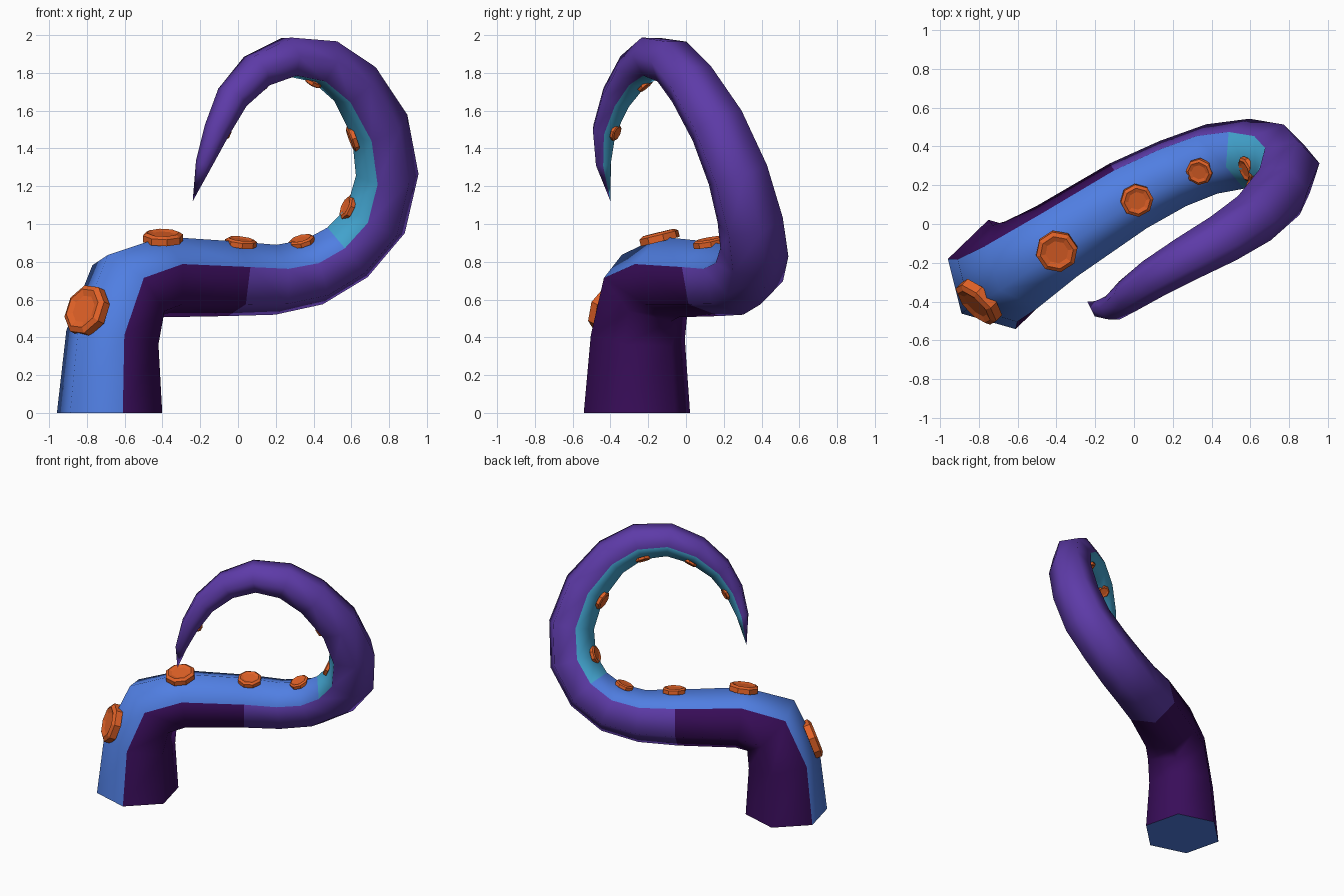
import bpy, bmesh, math
from mathutils import Vector, Matrix

if "Cube" in bpy.data.objects:
    bpy.data.objects.remove(bpy.data.objects["Cube"])

def material(name, rgb):
    m = bpy.data.materials.new(name)
    m.diffuse_color = (*rgb, 1)
    m.use_nodes = True
    m.node_tree.nodes["Principled BSDF"].inputs["Base Color"].default_value = m.diffuse_color
    return m

purple = material("purple skin", (0.11, 0.043, 0.39))
dark = material("dark purple skin", (0.04, 0.004, 0.10))
blue = material("blue underside", (0.08, 0.21, 0.76))
cyan = material("cyan underside", (0.055, 0.37, 0.62))
orange = material("orange sucker", (0.75, 0.12, 0.02))

# Centre line of the tentacle: x, y, z, radius
path = [(-.68, -.26, 0, .29), (-.665, -.255, .4, .257), (-.58, -.21, .66, .245),
        (-.40, -.09, .72, .22), (-.03, .145, .71, .202), (.20, .26, .705, .19),
        (.40, .335, .745, .187), (.58, .362, .85, .182), (.73, .34, 1.02, .178),
        (.79, .275, 1.26, .17), (.75, .165, 1.52, .158), (.62, .03, 1.74, .142),
        (.46, -.075, 1.86, .13), (.27, -.18, 1.885, .117), (.10, -.28, 1.81, .104),
        (-.03, -.37, 1.67, .088), (-.11, -.432, 1.50, .07), (-.18, -.437, 1.32, .045)]
tip = Vector((-.24, -.40, 1.12))
SIDES = 6

# Frames carried along the path without twist; "up" marks the sucker side
pts = [Vector(p[:3]) for p in path] + [tip]
frames = []
tan, up = Vector((0, 0, 1)), Vector((math.cos(math.radians(224)), math.sin(math.radians(224)), 0))
for i in range(len(path)):
    if i > 0:
        a, b = (pts[i] - pts[i - 1]).normalized(), (pts[i + 1] - pts[i]).normalized()
        new = (a + b).normalized()
        up = tan.rotation_difference(new) @ up
        tan = new
    frames.append((pts[i], tan.copy(), up.copy(), path[i][3]))

# Tentacle body: hexagonal rings joined to a point
bm = bmesh.new()
rings = []
for c, t, u, r in frames:
    side = t.cross(u)
    rings.append([bm.verts.new(c + r * (u * math.cos(k * math.tau / SIDES) + side * math.sin(k * math.tau / SIDES)))
                  for k in range(SIDES)])
end = bm.verts.new(tip)
for v in rings[0]:
    v.co.z = 0
for i in range(len(rings)):
    for k in range(SIDES):
        n = (k + 1) % SIDES
        if i + 1 < len(rings):
            f = bm.faces.new((rings[i][k], rings[i][n], rings[i + 1][n], rings[i + 1][k]))
        else:
            f = bm.faces.new((rings[i][k], rings[i][n], end))
        f.smooth = True
        if k in (0, SIDES - 1):                 # sucker side
            f.material_index = 2 if i < 7 else 3
        else:                                   # back
            f.material_index = 1 if i < 4 else 0
cap = bm.faces.new(rings[0][::-1])
cap.material_index = 2
mesh = bpy.data.meshes.new("tentacle")
bm.to_mesh(mesh)
bm.free()
for m in (purple, dark, blue, cyan):
    mesh.materials.append(m)
bpy.context.collection.objects.link(bpy.data.objects.new("tentacle", mesh))

# Suckers: shallow eight-sided dishes on the inner ridge
def sucker(index, t, radius):
    i = int(t)
    w = t - i
    (c0, t0, u0, r0), (c1, t1, u1, r1) = frames[i], frames[i + 1]
    s0, s1 = c0 + u0 * r0, c1 + u1 * r1
    pos = s0.lerp(s1, w)
    along = t0.lerp(t1, w).normalized()
    n = u0.lerp(u1, w)
    n = (n - along * n.dot(along)).normalized()
    side = n.cross(along)
    bm = bmesh.new()
    loops = []
    for rad, h in ((1.0, -.25), (1.0, .08), (.8, .2), (.55, .12)):
        loops.append([bm.verts.new(pos + radius * (n * h
                      + along * rad * math.cos((k + .5) * math.tau / 8)
                      + side * rad * math.sin((k + .5) * math.tau / 8))) for k in range(8)])
    for a, b in zip(loops, loops[1:]):
        for k in range(8):
            bm.faces.new((a[k], a[(k + 1) % 8], b[(k + 1) % 8], b[k]))
    bm.faces.new(loops[-1])
    bm.faces.new(loops[0][::-1])
    bmesh.ops.recalc_face_normals(bm, faces=bm.faces)
    me = bpy.data.meshes.new(f"sucker_{index}")
    bm.to_mesh(me)
    bm.free()
    me.materials.append(orange)
    bpy.context.collection.objects.link(bpy.data.objects.new(f"sucker_{index}", me))

for n, (t, r) in enumerate([(1.25, .14), (3.0, .108), (4.1, .085), (5.9, .07), (8.0, .068),
                            (9.95, .07), (12.0, .055), (14.0, .047), (15.95, .045)], 1):
    sucker(n, t, r)
